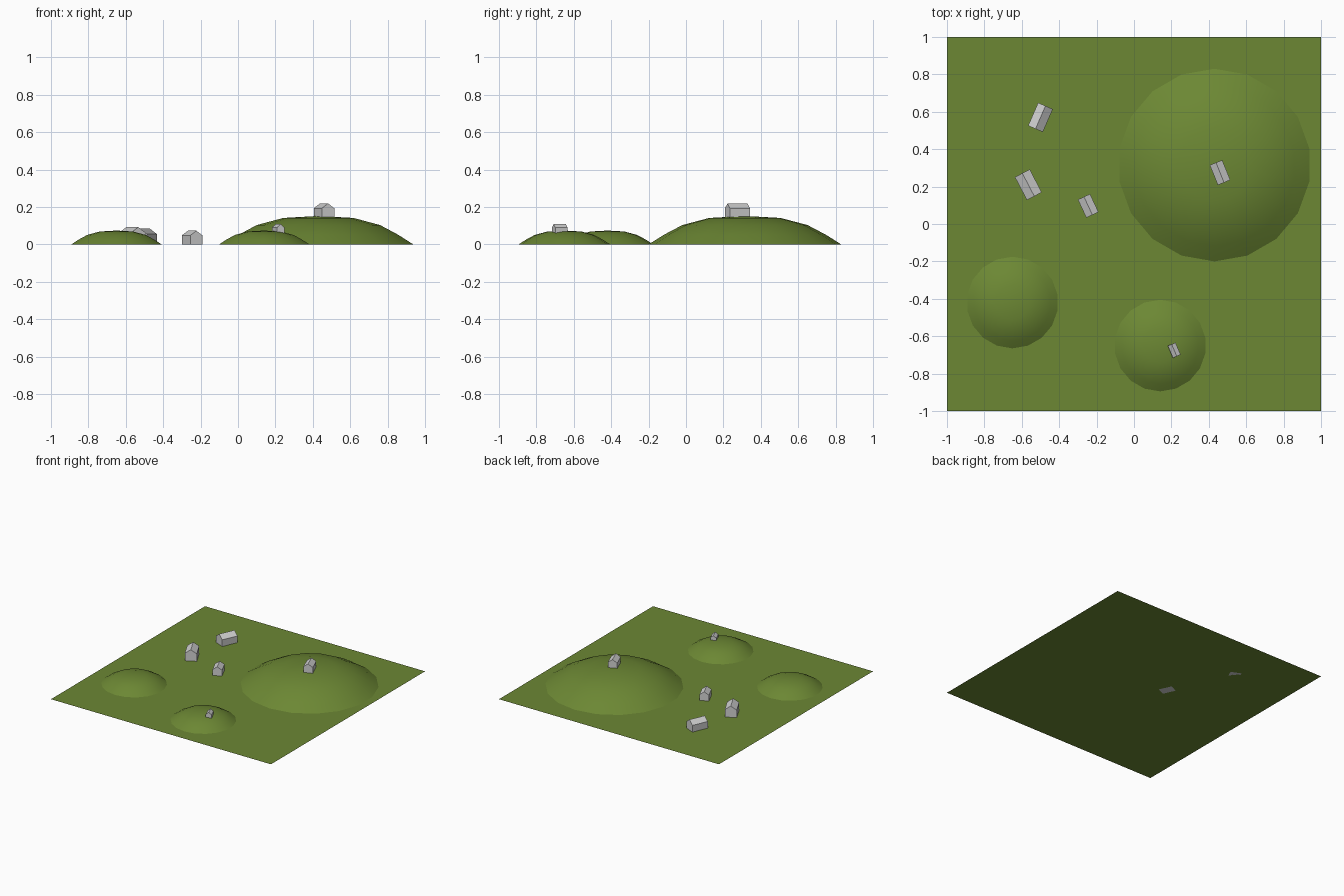
import bpy
import bmesh
from math import cos, sin, pi, radians
from mathutils import Matrix, Vector

default = bpy.data.objects.get("Cube")
if default:
    bpy.data.objects.remove(default, do_unlink=True)


def material(name, rgb):
    mat = bpy.data.materials.new(name)
    mat.use_nodes = True
    color = (*rgb, 1)
    mat.diffuse_color = color
    mat.node_tree.nodes["Principled BSDF"].inputs["Base Color"].default_value = color
    return mat


def finish(bm, name, mat, smooth=False):
    bmesh.ops.recalc_face_normals(bm, faces=bm.faces)
    for face in bm.faces:
        face.smooth = smooth
    mesh = bpy.data.meshes.new(name)
    bm.to_mesh(mesh)
    bm.free()
    mesh.materials.append(mat)
    obj = bpy.data.objects.new(name, mesh)
    bpy.context.collection.objects.link(obj)
    return obj


grass = material("grass_green", (0.15, 0.245, 0.034))
stone = material("house_grey", (0.64, 0.64, 0.64))

# Flat square of land
bm = bmesh.new()
bmesh.ops.create_grid(bm, x_segments=1, y_segments=1, size=1)
finish(bm, "ground", grass)


# Low rounded hills, revolved from one normalised profile
def hill(name, x, y, radius, height, sides=18):
    profile = [(1, 0), (0.84, 0.34), (0.65, 0.68), (0.37, 0.93)]
    bm = bmesh.new()
    rings = []
    for r, z in profile:
        angles = [2 * pi * (i + 0.5) / sides for i in range(sides)]
        rings.append([bm.verts.new((r * radius * cos(a), r * radius * sin(a), z * height))
                      for a in angles])
    peak = bm.verts.new((0, 0, height))
    for i in range(sides):
        j = (i + 1) % sides
        for low, high in zip(rings, rings[1:]):
            bm.faces.new((low[i], low[j], high[j], high[i]))
        bm.faces.new((rings[-1][i], rings[-1][j], peak))
    obj = finish(bm, name, grass, smooth=True)
    obj.location = (x, y, 0)


hill("large_hill", 0.43, 0.315, 0.515, 0.152)
hill("left_small_hill", 0.14, -0.65, 0.245, 0.074)
hill("right_small_hill", -0.65, -0.42, 0.245, 0.074)


# Gabled houses, extruded from a five-sided end wall
def house(name, x, y, turn, width, length, base, eave, ridge):
    w = width / 2
    outline = [(-w, base), (w, base), (w, eave), (0, ridge), (-w, eave)]
    bm = bmesh.new()
    gable = bm.faces.new([bm.verts.new((px, -length / 2, pz)) for px, pz in outline])
    result = bmesh.ops.extrude_face_region(bm, geom=[gable], use_keep_orig=True)
    moved = [v for v in result["geom"] if isinstance(v, bmesh.types.BMVert)]
    bmesh.ops.translate(bm, verts=moved, vec=Vector((0, length, 0)))
    bmesh.ops.transform(bm, verts=bm.verts, matrix=Matrix.Rotation(radians(turn), 4, "Z"))
    obj = finish(bm, name, stone)
    obj.location = (x, y, 0)


house("back_house", -0.5, 0.57, -23.5, 0.086, 0.134, 0, 0.055, 0.086)
house("middle_house", -0.565, 0.21, 27.5, 0.09, 0.139, 0, 0.062, 0.092)
house("valley_house", -0.245, 0.097, 25, 0.072, 0.107, 0, 0.048, 0.073)
house("large_hill_house", 0.46, 0.275, 22, 0.072, 0.115, 0.14, 0.193, 0.219)
house("small_hill_house", 0.215, -0.675, 23, 0.045, 0.07, 0.057, 0.09, 0.108)
